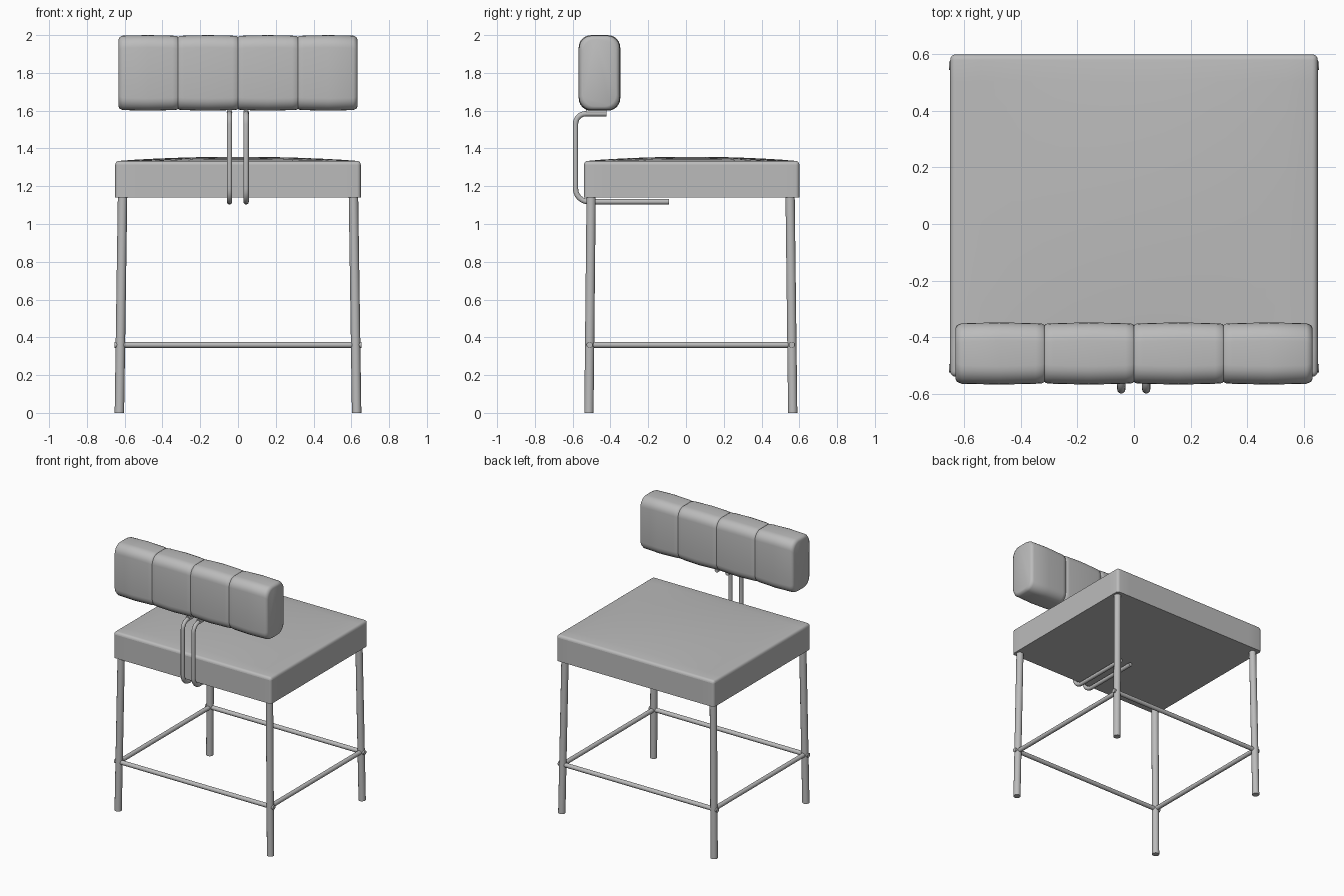
import bpy, bmesh, math
from mathutils import Vector

cube = bpy.data.objects.get("Cube")
if cube:
    bpy.data.objects.remove(cube, do_unlink=True)

grey = bpy.data.materials.new("plain_grey")
grey.use_nodes = True
grey.diffuse_color = (0.5, 0.5, 0.5, 1)
bsdf = next(n for n in grey.node_tree.nodes if n.type == 'BSDF_PRINCIPLED')
bsdf.inputs["Base Color"].default_value = (0.5, 0.5, 0.5, 1)


def finish(bm, name, angle=40):
    """Turn a bmesh into a smooth-shaded object with sharp edges kept."""
    bmesh.ops.recalc_face_normals(bm, faces=bm.faces[:])
    mesh = bpy.data.meshes.new(name)
    bm.to_mesh(mesh)
    bm.free()
    mesh.materials.append(grey)
    ob = bpy.data.objects.new(name, mesh)
    bpy.context.collection.objects.link(ob)
    bpy.ops.object.select_all(action='DESELECT')
    bpy.context.view_layer.objects.active = ob
    ob.select_set(True)
    bpy.ops.object.shade_smooth_by_angle(angle=math.radians(angle))
    return ob


def loft(name, rings, angle=40):
    """Skin a list of closed rings and cap both ends."""
    bm = bmesh.new()
    loops = [[bm.verts.new(p) for p in ring] for ring in rings]
    n = len(loops[0])
    for a, b in zip(loops, loops[1:]):
        for i in range(n):
            j = (i + 1) % n
            bm.faces.new((a[i], a[j], b[j], b[i]))
    bm.faces.new(loops[0])
    bm.faces.new(loops[-1])
    return finish(bm, name, angle)


def tube(name, points, radius, sides=14):
    """Round tube along a path."""
    pts = [Vector(p) for p in points]
    start = (pts[1] - pts[0]).normalized()
    ref = Vector((1, 0, 0)) if abs(start.x) < 0.5 else Vector((0, 0, 1))
    rings = []
    for i, p in enumerate(pts):
        t = (pts[min(i + 1, len(pts) - 1)] - pts[max(i - 1, 0)]).normalized()
        u = (ref - t * ref.dot(t)).normalized()
        v = t.cross(u)
        rings.append([p + radius * (u * math.cos(a) + v * math.sin(a))
                      for a in (math.tau * k / sides for k in range(sides))])
    return loft(name, rings)


def rounded_section(x, inset):
    """Rounded rectangle in the y-z plane for the backrest."""
    hy, hz, r = 0.11 - inset, 0.2 - inset, 0.065
    ring = []
    for k, (sy, sz) in enumerate(((1, 1), (-1, 1), (-1, -1), (1, -1))):
        for s in range(7):
            a = math.pi / 2 * (k + s / 6)
            ring.append((x, -0.458 + sy * (hy - r) + r * math.cos(a),
                         1.8 + sz * (hz - r) + r * math.sin(a)))
    return ring


# Seat cushion: box with a crowned top and softened upper and corner edges
bm = bmesh.new()
bmesh.ops.create_cube(bm, size=1)
bmesh.ops.subdivide_edges(bm, edges=bm.edges[:], cuts=11, use_grid_fill=True)
for v in bm.verts:
    u, w, top = v.co.x * 2, v.co.y * 2, v.co.z > 0.499
    v.co = Vector((u * 0.65, 0.03 + w * 0.57, 1.235 + v.co.z * 0.19))
    if top:
        v.co.z += 0.004 + 0.022 * (1 - u * u) * (1 - w * w)
soft = [e for e in bm.edges if e.calc_face_angle(0) > 1
        and max(v.co.z for v in e.verts) > 1.145]
bmesh.ops.bevel(bm, geom=soft, offset=0.032, segments=4, profile=0.5,
                affect='EDGES', clamp_overlap=True)
finish(bm, "seat", 50)

# Backrest bolster: four padded panels with shallow seams between them
stations = [(-0.632, 0.022), (-0.626, 0.010), (-0.61, 0.003)]
for seam in (-0.317, 0.0, 0.317):
    stations += [(seam - 0.16, 0.0), (seam - 0.03, 0.003), (seam - 0.006, 0.005),
                 (seam, 0.010), (seam + 0.006, 0.005), (seam + 0.03, 0.003)]
stations += [(0.477, 0.0), (0.61, 0.003), (0.626, 0.010), (0.632, 0.022)]
loft("backrest", [rounded_section(x, d) for x, d in stations], 50)

# Legs, splayed very slightly outwards
for sx, side in ((-1, "right"), (1, "left")):
    for yb, yt, end in ((-0.514, -0.502, "front"), (0.565, 0.551, "rear")):
        tube(f"{end}_{side}_leg", [(sx * 0.628, yb, 0), (sx * 0.611, yt, 1.16)], 0.025)

# Stretchers joining the legs
for y, end in ((-0.51, "front"), (0.56, "rear")):
    tube(f"{end}_stretcher", [(-0.655, y, 0.36), (0.655, y, 0.36)], 0.016)
for sx, side in ((-1, "right"), (1, "left")):
    tube(f"{side}_stretcher", [(sx * 0.623, -0.51, 0.36), (sx * 0.623, 0.56, 0.36)], 0.016)

# Bent rods carrying the backrest from beneath the seat
for x, side in ((-0.045, "right"), (0.043, "left")):
    path = [(x, -0.42, 1.584)]
    for cy, cz, r, a0 in ((-0.53, 1.529, 0.055, 90), (-0.515, 1.188, 0.07, 180)):
        path += [(x, cy + r * math.cos(math.radians(a0 + 15 * k)),
                  cz + r * math.sin(math.radians(a0 + 15 * k))) for k in range(7)]
    path.append((x, -0.09, 1.118))
    tube(f"{side}_back_support", path, 0.0145)
    # Short mounting pad under the backrest
    tube(f"{side}_back_mount", [(x, -0.53, 1.592), (x, -0.42, 1.592)], 0.015)
